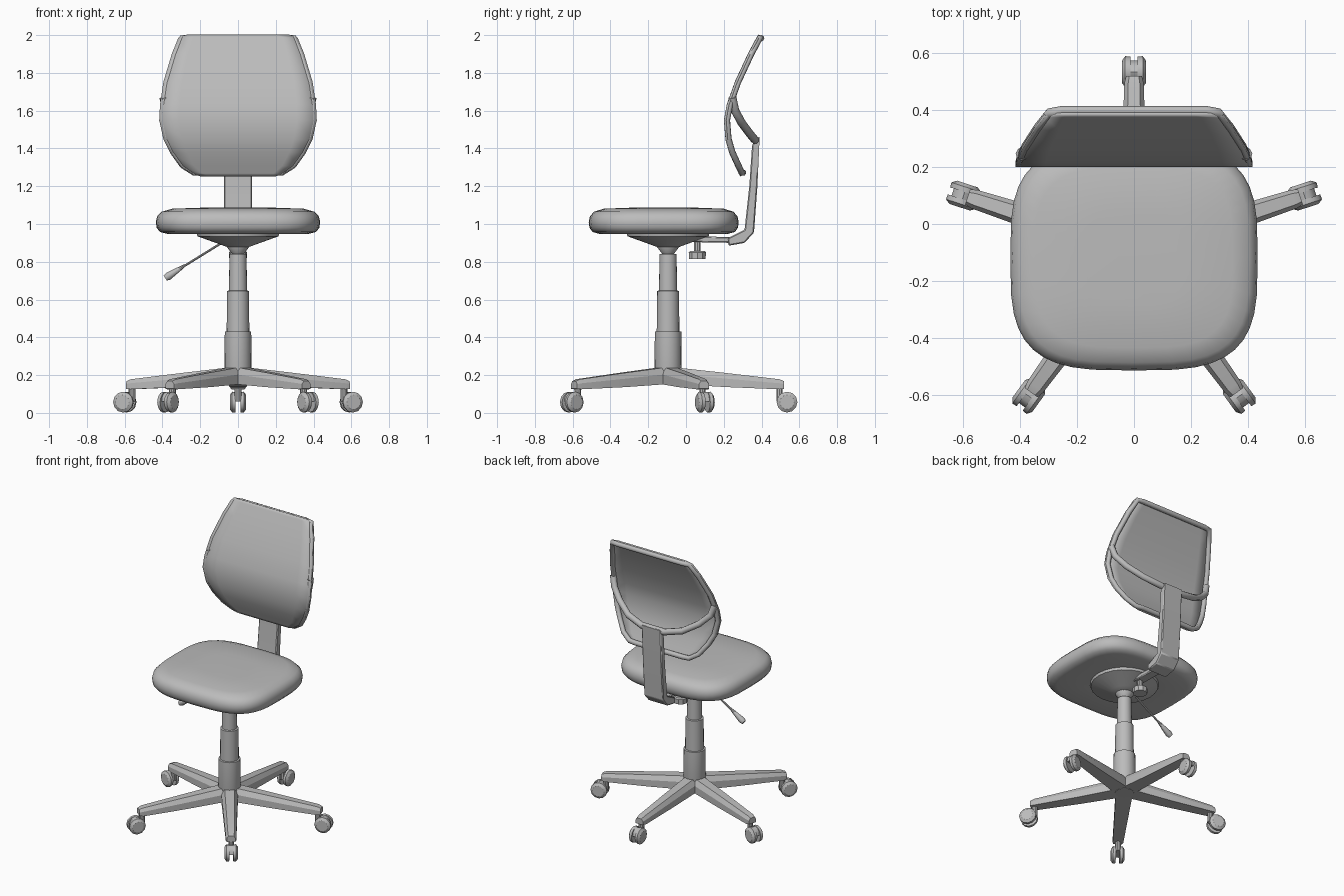
import bpy, bmesh, math
from mathutils import Vector

old = bpy.data.objects.get("Cube")
if old:
    bpy.data.objects.remove(old, do_unlink=True)

grey = bpy.data.materials.new("plain grey")
grey.use_nodes = True
GREY = (0.5, 0.5, 0.5, 1)
grey.diffuse_color = GREY
grey.node_tree.nodes["Principled BSDF"].inputs["Base Color"].default_value = GREY

AXIS_Y = -0.095  # column position
TAU = math.tau


def loft(name, rings, closed=True, angle=35):
    """Skin a list of equal-length point rings; closed rings get end caps."""
    bm = bmesh.new()
    rows = [[bm.verts.new(p) for p in ring] for ring in rings]
    n = len(rows[0])
    for a, b in zip(rows, rows[1:]):
        for i in range(n if closed else n - 1):
            j = (i + 1) % n
            bm.faces.new((a[i], a[j], b[j], b[i]))
    if closed:
        bm.faces.new(rows[0])
        bm.faces.new(rows[-1])
    bmesh.ops.recalc_face_normals(bm, faces=bm.faces)
    mesh = bpy.data.meshes.new(name)
    bm.to_mesh(mesh)
    bm.free()
    mesh.materials.append(grey)
    mesh.shade_smooth()
    mesh.set_sharp_from_angle(angle=math.radians(angle))
    obj = bpy.data.objects.new(name, mesh)
    bpy.context.collection.objects.link(obj)
    return obj


def turned(name, start, end, profile, sides=20):
    """Round part along start-end; profile holds (fraction, radius)."""
    start, end = Vector(start), Vector(end)
    turn = (end - start).to_track_quat('Z', 'Y')
    rings = []
    for t, r in profile:
        centre = start.lerp(end, t)
        rings.append([centre + turn @ Vector((r * math.cos(TAU * i / sides),
                                              r * math.sin(TAU * i / sides), 0))
                      for i in range(sides)])
    return loft(name, rings)


def upright(name, y, profile, sides=20):
    """Vertical round part; profile holds (height, radius)."""
    return turned(name, (0, y, 0), (0, y, 1), profile, sides)


def tube(name, points, radius, cyclic=False):
    curve = bpy.data.curves.new(name, 'CURVE')
    curve.dimensions = '3D'
    curve.bevel_depth = radius
    curve.bevel_resolution = 2
    curve.use_fill_caps = True
    spline = curve.splines.new('POLY')
    spline.points.add(len(points) - 1)
    for point, co in zip(spline.points, points):
        point.co = (*co, 1)
    spline.use_cyclic_u = cyclic
    spline.use_smooth = True
    curve.materials.append(grey)
    obj = bpy.data.objects.new(name, curve)
    bpy.context.collection.objects.link(obj)
    return obj


# Telescopic column
upright("column", AXIS_Y, [(0.15, 0.06), (0.2, 0.072), (0.43, 0.07), (0.432, 0.06),
                           (0.645, 0.058), (0.648, 0.048), (0.84, 0.045)])
upright("column_head", AXIS_Y, [(0.84, 0.03), (0.88, 0.06), (0.91, 0.062)])

# Dished plate under the seat
upright("seat_plate", AXIS_Y, [(0.875, 0.05), (0.89, 0.09), (0.935, 0.215), (0.955, 0.22)], 24)

# Seat cushion
def seat_ring(scale, z, n=40, power=2 / 3.4):
    ring = []
    for i in range(n):
        c, s = math.cos(TAU * i / n), math.sin(TAU * i / n)
        ring.append((0.435 * scale * math.copysign(abs(c) ** power, c),
                     -0.118 + 0.397 * scale * math.copysign(abs(s) ** power, s), z))
    return ring

loft("seat", [seat_ring(*p) for p in (
    (0.5, 0.952), (0.86, 0.948), (0.95, 0.958), (0.99, 0.98), (1, 1.01), (0.985, 1.04),
    (0.93, 1.065), (0.8, 1.081), (0.4, 1.087))], angle=50)

# Five legs with casters
def spoke_point(angle, r, side, z):
    c, s = math.cos(angle), math.sin(angle)
    return (r * c - side * s, AXIS_Y + r * s + side * c, z)

for k in range(5):
    a = math.radians(90 + 72 * k)
    sections = [(0.0, 0.055, 0.155, 0.245), (0.3, 0.044, 0.137, 0.212),
                (0.59, 0.034, 0.125, 0.178), (0.615, 0.028, 0.128, 0.168)]
    loft(f"leg_{k + 1}", [[spoke_point(a, r, -w, lo), spoke_point(a, r, w, lo),
                           spoke_point(a, r, w, lo + 0.6 * (hi - lo)),
                           spoke_point(a, r, w * 0.6, hi), spoke_point(a, r, -w * 0.6, hi),
                           spoke_point(a, r, -w, lo + 0.6 * (hi - lo))]
                          for r, w, lo, hi in sections], angle=30)
    hub = 0.63
    turned(f"caster_stem_{k + 1}", spoke_point(a, 0.59, 0, 0.06),
           spoke_point(a, 0.59, 0, 0.14), [(0, 0.018), (1, 0.018)], 10)
    for side in (-1, 1):
        turned(f"caster_wheel_{k + 1}_{'right' if side < 0 else 'left'}",
               spoke_point(a, hub, side * 0.013, 0.057),
               spoke_point(a, hub, side * 0.043, 0.057),
               [(0, 0.054), (0.6, 0.055), (1, 0.038)], 12)
    # Hood arching over the wheels
    arc = [math.radians(d) for d in range(0, 181, 30)]
    loft(f"caster_hood_{k + 1}", [
        [spoke_point(a, hub + 0.04 * math.cos(t), side, 0.06 + 0.05 * math.sin(t))
         for t in arc] for side in (-0.03, 0.03)])

# Height lever
turned("lever_rod", (-0.03, AXIS_Y, 0.935), (-0.3, AXIS_Y, 0.768), [(0, 0.006), (1, 0.006)], 8)
turned("lever_grip", (-0.28, AXIS_Y, 0.782), (-0.385, AXIS_Y, 0.713),
       [(0, 0.007), (0.2, 0.011), (0.85, 0.022), (1, 0.016)], 10)

# Bracket, post and adjusting knob
def plate(name, outline, half_width):
    obj = loft(name, [[(x, y, z) for y, z in outline] for x in (-half_width, half_width)])
    bevel = obj.modifiers.new("soft edges", 'BEVEL')
    bevel.width = 0.006
    return obj

plate("bracket", [(0.0, 0.905), (0.25, 0.9), (0.25, 0.93), (0.0, 0.937)], 0.035)
plate("back_post", [(0.225, 0.885), (0.31, 0.9), (0.36, 0.955), (0.378, 1.2), (0.39, 1.465),
                    (0.35, 1.42), (0.335, 1.2), (0.31, 0.97), (0.22, 0.925)], 0.075)
upright("knob_shaft", 0.06, [(0.85, 0.018), (0.915, 0.018)], 10)
upright("knob", 0.06, [(0.815, 0.046), (0.85, 0.048), (0.857, 0.04)], 10)

# Backrest shell: height, depth and half width of each row
ROWS = [(2.0, 0.388, 0.27), (1.985, 0.38, 0.315), (1.9, 0.335, 0.35), (1.75, 0.265, 0.395),
        (1.63, 0.222, 0.413), (1.55, 0.207, 0.417), (1.45, 0.215, 0.395),
        (1.38, 0.235, 0.36), (1.31, 0.267, 0.31), (1.27, 0.285, 0.25), (1.255, 0.292, 0.2)]
shell = loft("backrest_shell", [[(w * i / 4, y, z) for i in range(-4, 5)]
                                for z, y, w in ROWS], closed=False, angle=60)
solid = shell.modifiers.new("thickness", 'SOLIDIFY')
solid.thickness = 0.012
solid.offset = 0

# Rolled rim behind the shell edge
edge = [(w - 0.017, y + 0.01, min(max(z, 1.272), 1.984)) for z, y, w in ROWS]
tube("backrest_rim", edge + [(-x, y, z) for x, y, z in reversed(edge)], 0.017, True)

# Curved yoke joining the shell to the post
half = [(0.395, 0.245, 1.67), (0.375, 0.26, 1.6), (0.31, 0.295, 1.535),
        (0.21, 0.34, 1.475), (0.09, 0.365, 1.445)]
tube("backrest_yoke", half + [(-x, y, z) for x, y, z in reversed(half)], 0.022)
